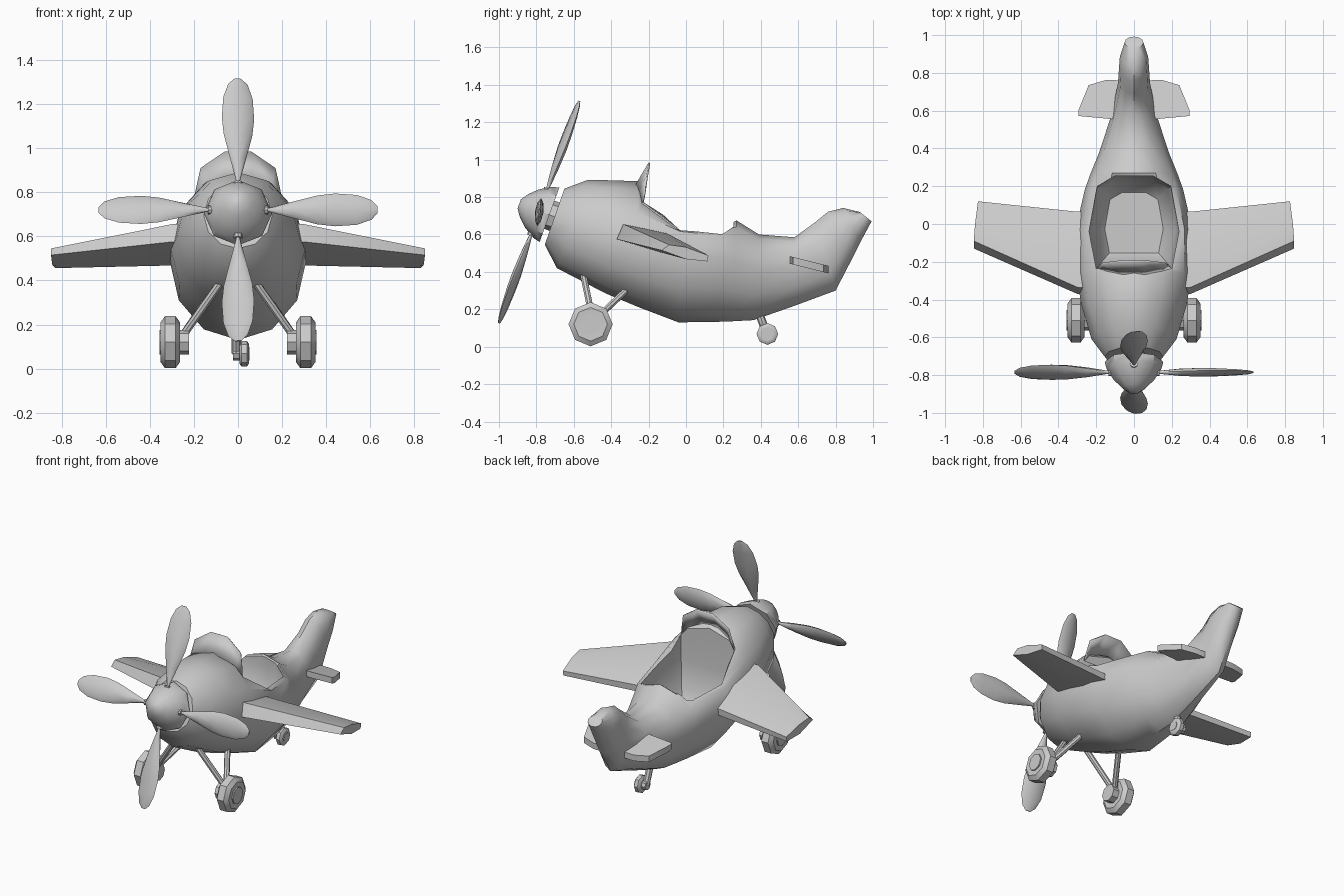
import bpy, bmesh, math
from mathutils import Vector, Matrix

if "Cube" in bpy.data.objects:
    bpy.data.objects.remove(bpy.data.objects["Cube"])


def finish(name, bm, angle=40):
    bmesh.ops.recalc_face_normals(bm, faces=bm.faces[:])
    me = bpy.data.meshes.new(name)
    bm.to_mesh(me)
    bm.free()
    me.polygons.foreach_set("use_smooth", [True] * len(me.polygons))
    me.set_sharp_from_angle(angle=math.radians(angle))
    ob = bpy.data.objects.new(name, me)
    bpy.context.collection.objects.link(ob)
    return ob


def loft(name, rings, angle=40):
    """Skin a list of equal-length rings and cap both ends."""
    bm = bmesh.new()
    vs = [[bm.verts.new(p) for p in r] for r in rings]
    n = len(vs[0])
    for a, b in zip(vs, vs[1:]):
        for i in range(n):
            j = (i + 1) % n
            bm.faces.new((a[i], a[j], b[j], b[i]))
    bm.faces.new(vs[0])
    bm.faces.new(vs[-1])
    return finish(name, bm, angle)


def lathe(name, profile, mat, sides=8, angle=40):
    """Turn (height, radius) pairs about the local z axis of mat."""
    rings = [[mat @ Vector((r * math.cos(k * math.tau / sides), r * math.sin(k * math.tau / sides), h))
              for k in range(sides)] for h, r in profile]
    return loft(name, rings, angle)


def rod(name, a, b, r, sides=8):
    a, b = Vector(a), Vector(b)
    mat = Matrix.Translation(a) @ (b - a).to_track_quat('Z', 'Y').to_matrix().to_4x4()
    return lathe(name, [(0, r), ((b - a).length, r)], mat, sides)


# Fuselage: top point (y, z), bottom point (y, z), half width, widest fraction, top roundness
stations = [
    (-.65, .845, -.755, .545, .155, .5, 1),
    (-.53, .89, -.69, .42, .225, .5, 1),
    (-.42, .89, -.43, .285, .28, .5, 1),
    (-.26, .885, -.25, .21, .305, .5, 1),
    (-.03, .645, -.04, .13, .31, .3, .3),
    (.19, .63, .17, .133, .26, .3, .4),
    (.27, .675, .25, .136, .232, .4, 1.2),
    (.39, .60, .36, .142, .185, .4, 1),
    (.58, .585, .57, .215, .12, .45, 1),
    (.69, .665, .80, .30, .085, .5, 1),
    (.76, .722, .875, .445, .08, .5, 1),
    (.84, .742, .93, .555, .075, .5, 1),
    (.93, .72, .992, .67, .05, .5, 1),
]
rings = []
for yt, zt, yb, zb, w, m, p in stations:
    T, B = Vector((0, yt, zt)), Vector((0, yb, zb))
    C = T.lerp(B, m)
    ring = []
    for k in range(12):
        a = k * math.tau / 12
        s = math.sin(a)
        off = (T - C) * max(s, 0) ** p if s > 1e-6 else (B - C) * abs(s)
        ring.append(C + off + Vector((w * math.cos(a), 0, 0)))
    rings.append(ring)
fuselage = loft("fuselage", rings)

# Cockpit hollow
plan = [(.2, -.235), (.238, -.04), (.195, .2), (.1, .255), (-.1, .255), (-.195, .2), (-.238, -.04), (-.2, -.235)]
cutter = loft("cockpit_cutter", [[(x * s, y * s, z) for x, y in plan]
                                 for z, s in ((.34, .65), (.42, .92), (.6, 1), (1.1, 1))])
mod = fuselage.modifiers.new("cockpit", 'BOOLEAN')
mod.operation = 'DIFFERENCE'
mod.solver = 'EXACT'
mod.object = cutter
bpy.context.view_layer.objects.active = fuselage
bpy.ops.object.modifier_apply(modifier="cockpit")
bpy.data.objects.remove(cutter)
fuselage.data.set_sharp_from_angle(angle=math.radians(40))

# Windscreen: curved sheet from the deck to its rounded upper edge
half = [((.2, -.235, .77), (.19, -.225, .82)), ((.15, -.25, .83), (.17, -.213, .91)),
        ((.06, -.268, .87), (.06, -.2, .985))]
cols = half + [tuple((-x, y, z) for x, y, z in c) for c in reversed(half)]
bm = bmesh.new()
cv = [[bm.verts.new(p) for p in c] for c in cols]
for a, b in zip(cv, cv[1:]):
    bm.faces.new((a[0], b[0], b[1], a[1]))
screen = finish("windscreen", bm)
screen.modifiers.new("thickness", 'SOLIDIFY').thickness = .01

# Spinner and propeller share a shaft tilted upward
fwd = Vector((0, -.94, .34)).normalized()
up = fwd.cross(Vector((1, 0, 0)))
shaft = Matrix((Vector((1, 0, 0)), up, fwd)).transposed().to_4x4()
base = Matrix.Translation((0, -.73, .705)) @ shaft
lathe("spinner", [(0, .155), (.04, .145), (.1, .108), (.145, .065), (.172, .025)], base)
lathe("engine_shaft", [(-.08, .08), (.01, .08)], base)
hub = Matrix.Translation((0, -.785, .72)) @ shaft

blade = [(.09, .012, .012), (.14, .009, .009), (.25, .038, .02), (.36, .066, .023), (.44, .075, .02),
         (.54, .068, .014), (.605, .045, .009), (.632, .016, .004)]
pitch = math.radians(12)
for q in range(4):
    turn = hub @ Matrix.Rotation(q * math.pi / 2, 4, 'Z') @ Matrix.Rotation(pitch, 4, 'X')
    loft("propeller_blade", [[turn @ Vector((r, c * math.cos(k * math.tau / 8), t * math.sin(k * math.tau / 8)))
                              for k in range(8)] for r, c, t in blade], 60)
    rod("blade_socket", turn @ Vector((.08, 0, 0)), turn @ Vector((.135, 0, 0)), .02)

# Paired parts
wing_root = [(-.37, .575), (-.335, .655), (-.1, .605), (.065, .51), (.065, .468), (-.12, .50)]
wing_tip = [(-.13, .515), (-.09, .545), (.0, .532), (.12, .488), (.115, .456), (.0, .468)]
tail_plan = [(.06, .55), (.295, .572), (.295, .60), (.24, .735), (.15, .762), (.04, .76)]
for s, side in ((1, "right"), (-1, "left")):
    # Wing, with a buried inner section
    loft(side + "_wing", [[(s * .26, y, z) for y, z in wing_root],
                          [(s * .30, y, z) for y, z in wing_root],
                          [(s * (.848 - .13 * (max(y, -.05) + .05)), y, z) for y, z in wing_tip]], 35)
    # Tailplane
    loft(side + "_tailplane", [[(s * x, y, .465 - .25 * (y - .55) + dz) for x, y in tail_plan]
                               for dz in (-.02, .02)], 30)
    # Main wheel, hub and struts
    axle = Matrix.Translation((s * .307, -.51, .12)) @ Matrix.Rotation(s * math.pi / 2, 4, 'Y')
    lathe(side + "_wheel", [(-.042, .06), (-.044, .09), (-.024, .118), (.024, .118), (.044, .09), (.042, .06)], axle)
    lathe(side + "_wheel_hub", [(-.085, .055), (.05, .055)], axle)
    rod(side + "_front_strut", (s * .25, -.5, .15), (s * .08, -.55, .39), .018)
    rod(side + "_rear_strut", (s * .25, -.48, .15), (s * .14, -.31, .31), .018)

# Tail wheel on its offset leg
axle = Matrix.Translation((.028, .435, .068)) @ Matrix.Rotation(math.pi / 2, 4, 'Y')
lathe("tail_wheel", [(-.022, .035), (-.022, .045), (-.012, .058), (.012, .058), (.022, .045), (.022, .035)], axle)
lathe("tail_wheel_hub", [(-.05, .03), (.025, .03)], axle)
rod("tail_wheel_leg", (-.008, .432, .07), (-.008, .39, .18), .022)
